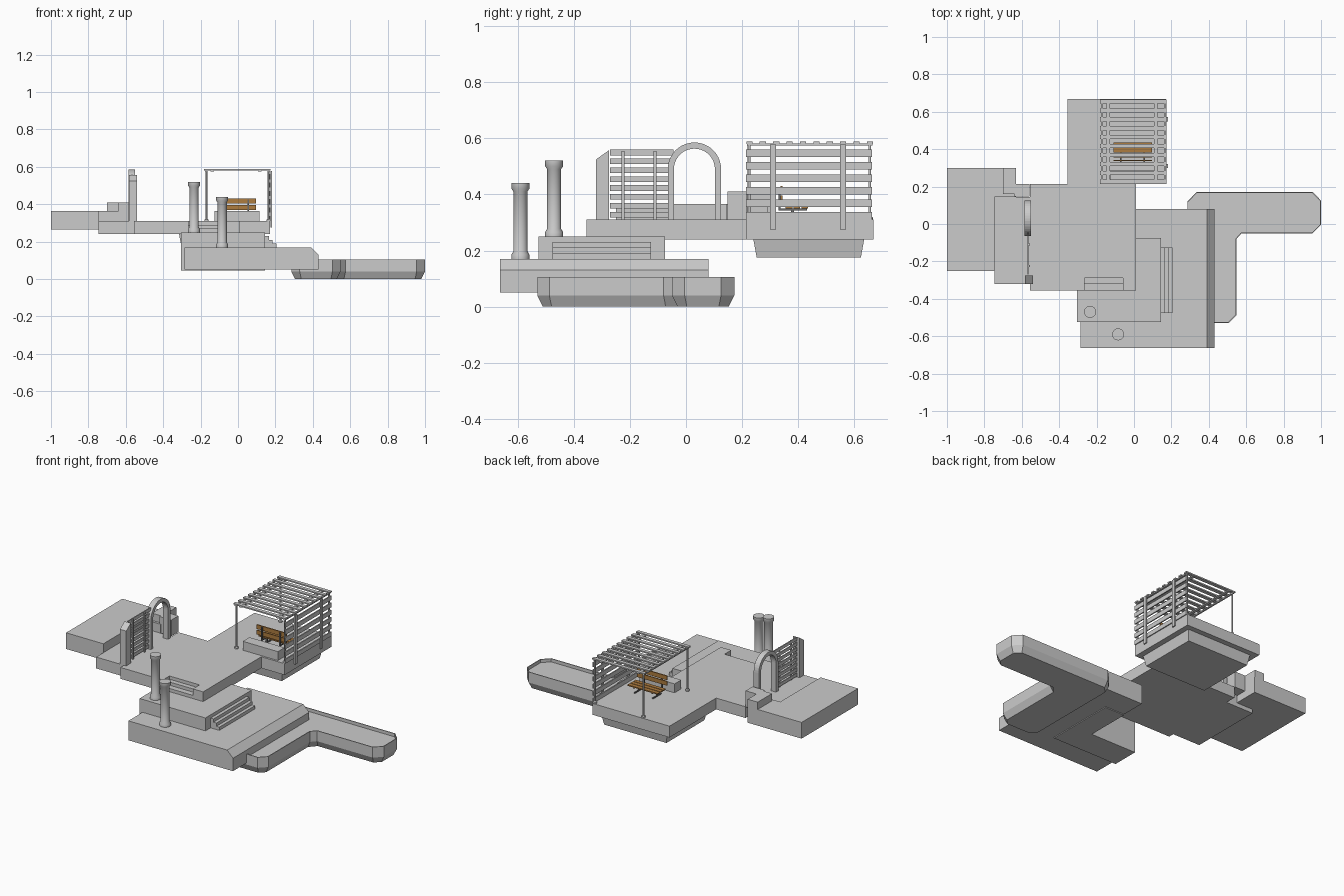
import bpy, bmesh, math
from mathutils import Vector

if "Cube" in bpy.data.objects:
    bpy.data.objects.remove(bpy.data.objects["Cube"])


def finish(name, bm, mat=None):
    bmesh.ops.recalc_face_normals(bm, faces=bm.faces)
    me = bpy.data.meshes.new(name)
    bm.to_mesh(me)
    bm.free()
    ob = bpy.data.objects.new(name, me)
    bpy.context.collection.objects.link(ob)
    if mat:
        me.materials.append(mat)
    return ob


def boxes(name, spans, mat=None):
    """One object from several boxes given as (x0, x1, y0, y1, z0, z1)."""
    bm = bmesh.new()
    for x0, x1, y0, y1, z0, z1 in spans:
        vs = bmesh.ops.create_cube(bm, size=1)["verts"]
        for v in vs:
            v.co = Vector(((x0 + x1) / 2 + v.co.x * (x1 - x0),
                           (y0 + y1) / 2 + v.co.y * (y1 - y0),
                           (z0 + z1) / 2 + v.co.z * (z1 - z0)))
    return finish(name, bm, mat)


def inset(pts, d):
    """Offset a counter-clockwise outline inwards with mitred corners."""
    out, n = [], len(pts)
    for i in range(n):
        p = Vector(pts[i])
        a = (p - Vector(pts[i - 1])).normalized()
        b = (Vector(pts[(i + 1) % n]) - p).normalized()
        na, nb = Vector((-a.y, a.x)), Vector((-b.y, b.x))
        m = na + nb
        out.append(p + m * (d / (1 + na.dot(nb))))
    return out


def loft(name, pts, levels, chamfer_x=None):
    """Stack an outline at (inset, z) levels and cap both ends."""
    bm = bmesh.new()
    rings = [[bm.verts.new((p[0], p[1], z)) for p in inset(pts, d)] for d, z in levels]
    n = len(pts)
    for r, s in zip(rings, rings[1:]):
        for i in range(n):
            j = (i + 1) % n
            bm.faces.new((r[i], r[j], s[j], s[i]))
    bm.faces.new(rings[0][::-1])
    bm.faces.new(rings[-1])
    if chamfer_x:
        top = levels[-1][1]
        es = [e for e in bm.edges
              if all(abs(v.co.x - chamfer_x) < 1e-4 and abs(v.co.z - top) < 1e-4 for v in e.verts)]
        bmesh.ops.bevel(bm, geom=es, offset=0.04, segments=1, affect='EDGES')
    return finish(name, bm)


def lathe(name, x, y, profile, n=24):
    bm = bmesh.new()
    rings = [[bm.verts.new((x + r * math.cos(2 * math.pi * i / n),
                            y + r * math.sin(2 * math.pi * i / n), z)) for i in range(n)]
             for r, z in profile]
    for a, b in zip(rings, rings[1:]):
        for i in range(n):
            j = (i + 1) % n
            f = bm.faces.new((a[i], a[j], b[j], b[i]))
            f.smooth = True
    bm.faces.new(rings[0][::-1])
    bm.faces.new(rings[-1])
    ob = finish(name, bm)
    ob.data.set_sharp_from_angle(angle=math.radians(35))
    return ob


def side_extrude(name, pts, x0, x1):
    """Extrude a (y, z) outline along x."""
    bm = bmesh.new()
    f = bm.faces.new([bm.verts.new((x0, y, z)) for y, z in pts])
    ret = bmesh.ops.extrude_face_region(bm, geom=[f])["geom"]
    for v in ret:
        if isinstance(v, bmesh.types.BMVert):
            v.co.x = x1
    return finish(name, bm)


wood = bpy.data.materials.new("bench_wood")
wood.diffuse_color = (0.42, 0.2, 0.05, 1)
wood.use_nodes = True
wood.node_tree.nodes["Principled BSDF"].inputs["Base Color"].default_value = wood.diffuse_color
iron = bpy.data.materials.new("bench_iron")
iron.diffuse_color = (0.15, 0.15, 0.15, 1)
iron.use_nodes = True
iron.node_tree.nodes["Principled BSDF"].inputs["Base Color"].default_value = iron.diffuse_color

# Terraces
loft("upper_left_terrace", [(-1, -.25), (-.745, -.25), (-.745, .145), (-.63, .145), (-.63, .3), (-1, .3)],
     [(0, .265), (0, .365)])
loft("main_terrace",
     [(-.745, -.32), (-.555, -.32), (-.555, -.355), (-.265, -.355), (-.265, -.29), (-.06, -.29),
      (-.06, -.355), (.01, -.355), (.01, .213), (.17, .213), (.17, .668), (-.355, .668),
      (-.355, .213), (-.555, .213), (-.555, .145), (-.745, .145)], [(0, .24), (0, .31)])
loft("terrace_footing", [(-.315, .24), (.135, .24), (.135, .635), (-.315, .635)], [(.012, .175), (0, .24)])
loft("middle_terrace", [(-.305, -.525), (.145, -.525), (.145, -.075), (.01, -.075), (.01, -.355), (-.305, -.355)],
     [(0, .045), (0, .25)])
loft("lower_terrace", [(-.285, -.663), (.43, -.663), (.43, .08), (.01, .08), (.01, -.355), (-.285, -.355)],
     [(0, .05), (0, .17)], chamfer_x=.43)

# Angular basin with a thin rim and undercut base
basin = [(.285, .12), (.285, -.485), (.33, -.53), (.505, -.53), (.548, -.487), (.548, -.08), (.575, -.05),
         (.955, -.05), (1, -.005), (1, .125), (.955, .172), (.335, .172)]
loft("basin", basin, [(.02, 0), (0, .04), (0, .105), (.005, .105), (.005, .085)])

# Steps
boxes("upper_steps", [(-.265, -.06, -.355, -.32, .24, .27), (-.265, -.06, -.32, -.29, .24, .29)])
boxes("lower_steps", [(.14, .165 + .02 * i, -.475, -.125, .16, .23 - .02 * i) for i in range(3)])

# Low corner walls
boxes("low_wall", [(-.70, -.632, .16, .30, .36, .41), (-.64, -.558, .147, .215, .31, .41)])

# Columns
for i, (x, y, z) in enumerate([(-.235, -.47, .25), (-.085, -.59, .17)]):
    lathe(f"column_{i + 1}", x, y, [(r, z + h) for r, h in [
        (.032, 0), (.032, .015), (.025, .028), (.025, .24), (.032, .25), (.032, .27)]])

# Arch
arc = [math.pi * i / 20 for i in range(21)]
outer = [(.03 + .095 * math.cos(t), .49 + .095 * math.sin(t)) for t in arc]
inner = [(.03 + .073 * math.cos(t), .49 + .073 * math.sin(t)) for t in arc]
side_extrude("arch", [(.125, .31)] + outer + [(-.065, .31), (-.043, .31)] + inner[::-1] + [(.103, .31)],
             -.585, -.55)

# Slatted screen and its slanted pier
side_extrude("screen_pier", [(-.32, .31), (-.275, .31), (-.275, .557), (-.32, .525)], -.583, -.54)
boxes("screen_slats", [(-.57, -.564, -.27, -.045, .318 + .0316 * i, .338 + .0316 * i) for i in range(8)])
boxes("screen_battens", [(-.564, -.557, y - .005, y + .005, .31, .555) for y in (-.225, -.11)])

# Pergola
boxes("pergola_roof_slats", [(-.183, .175, .215 + .0477 * i, .237 + .0477 * i, .58, .588) for i in range(10)])
boxes("pergola_roof_beams", [(x - .009, x + .009, .217, .665, .574, .582) for x in (-.137, .117)]
      + [(x - .005, x + .005, .217, .665, .574, .582) for x in (-.172, .165)])
for x in (-.168, .163):
    for j, y in enumerate((.225, .655)):
        lathe(f"pergola_post_{'left' if x < 0 else 'right'}_{j + 1}", x, y,
              [(.011, .31), (.011, .318), (.005, .323), (.005, .578)], 12)
boxes("pergola_wall_slats", [(.168, .175, .213, .663, .311 + .0445 * i, .338 + .0445 * i) for i in range(6)])
boxes("pergola_wall_battens", [(.175, .182, y - .011, y + .011, .275, .578) for y in (.31, .56)])

# Planter box behind the bench
boxes("planter", [(-.125, .115, .225, .29, .31, .365)])

# Bench
boxes("bench_seat", [(-.11, .095, y, y + .024, .35, .357) for y in (.355, .383, .411)], wood)
boxes("bench_back", [(-.11, .095, .336, .343, z, z + .026) for z in (.37, .404)], wood)
frame = []
for x in (-.07, .055):
    frame += [(x - .004, x + .004, .329, .336, .345, .425), (x - .004, x + .004, .329, .432, .343, .35),
              (x - .004, x + .004, .375, .385, .31, .345), (x - .004, x + .004, .345, .425, .31, .316)]
boxes("bench_frame", frame, iron)
